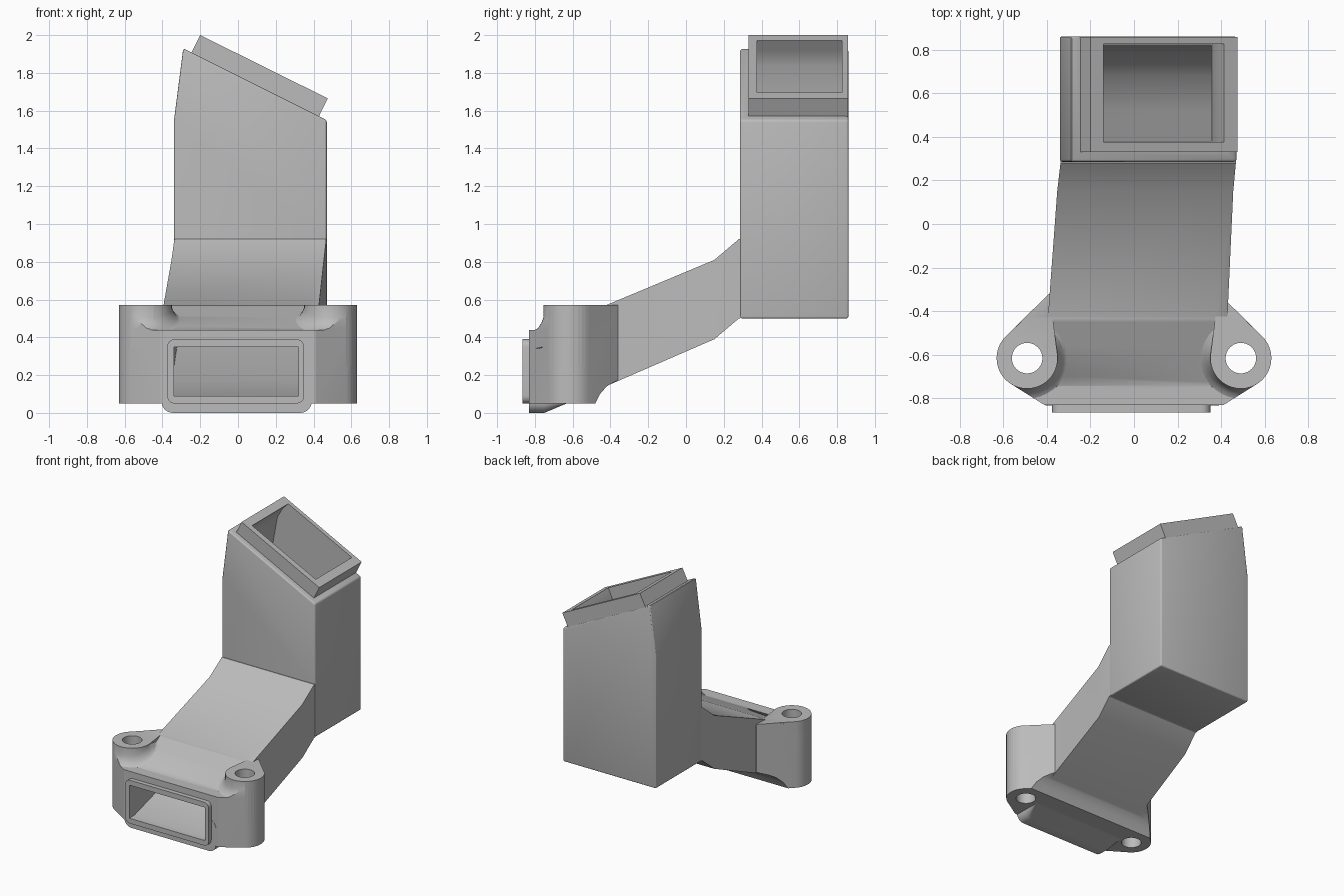
import bpy, bmesh, math
from mathutils import Vector

if "Cube" in bpy.data.objects:
    bpy.data.objects.remove(bpy.data.objects["Cube"], do_unlink=True)

grey = bpy.data.materials.new("plain grey plastic")
grey.use_nodes = True
grey.diffuse_color = (0.5, 0.5, 0.5, 1)
grey.node_tree.nodes["Principled BSDF"].inputs["Base Color"].default_value = (0.5, 0.5, 0.5, 1)


def finish(bm, name):
    bmesh.ops.recalc_face_normals(bm, faces=bm.faces[:])
    mesh = bpy.data.meshes.new(name)
    bm.to_mesh(mesh)
    bm.free()
    mesh.materials.append(grey)
    ob = bpy.data.objects.new(name, mesh)
    bpy.context.collection.objects.link(ob)
    return ob


def loft(name, rings):
    """Closed solid through rings that all have the same point count."""
    bm = bmesh.new()
    loops = [[bm.verts.new(p) for p in ring] for ring in rings]
    n = len(loops[0])
    for a, b in zip(loops, loops[1:]):
        for i in range(n):
            j = (i + 1) % n
            bm.faces.new((a[i], a[j], b[j], b[i]))
    bm.faces.new(loops[0])
    bm.faces.new(loops[-1])
    return finish(bm, name)


def prism(name, points, axis, lo, hi):
    """Extrude a flat outline along one axis."""
    def place(p, d):
        q = list(p)
        q.insert(axis, d)
        return q
    return loft(name, [[place(p, d) for p in points] for d in (lo, hi)])


def hull(name, points):
    bm = bmesh.new()
    for p in points:
        bm.verts.new(p)
    out = bmesh.ops.convex_hull(bm, input=bm.verts[:])
    unused = {v for v in out["geom_interior"] if isinstance(v, bmesh.types.BMVert)}
    bmesh.ops.delete(bm, geom=list(unused), context='VERTS')
    bmesh.ops.dissolve_limit(bm, angle_limit=0.01, verts=bm.verts[:], edges=bm.edges[:])
    return finish(bm, name)


def apply(ob, mod):
    bpy.context.view_layer.objects.active = ob
    bpy.ops.object.modifier_apply(modifier=mod.name)


def combine(ob, other, operation, keep=False):
    mod = ob.modifiers.new("combine", 'BOOLEAN')
    mod.operation, mod.solver, mod.object = operation, 'EXACT', other
    apply(ob, mod)
    if not keep:
        bpy.data.objects.remove(other, do_unlink=True)


def bevel(ob, width):
    mod = ob.modifiers.new("round", 'BEVEL')
    mod.width, mod.segments = width, 3
    apply(ob, mod)


def circle(cx, cy, r, n=40):
    return [(cx + r * math.cos(math.tau * i / n), cy + r * math.sin(math.tau * i / n)) for i in range(n)]


def rounded(x0, x1, z0, z1, r, n=6):
    pts = []
    corners = ((x1 - r, z1 - r), (x0 + r, z1 - r), (x0 + r, z0 + r), (x1 - r, z0 + r))
    for k, (cx, cz) in enumerate(corners):
        for i in range(n + 1):
            a = math.pi / 2 * (k + i / n)
            pts.append((cx + r * math.cos(a), cz + r * math.sin(a)))
    return pts


def sections(rows):
    """Rectangular duct sections: lower y, z, upper y, z, left and right x."""
    return [[(a, yl, zl), (b, yl, zl), (b, yh, zh), (a, yh, zh)] for yl, zl, yh, zh, a, b in rows]


# Upright tower with slanted top
body = prism("air_duct", [(-.34, .5), (.47, .5), (.47, 1.55), (-.29, 1.93), (-.34, 1.54)], 1, .285, .86)
bevel(body, .012)

# Spigot on the slanted top
combine(body, prism("top_spigot", [(-.29, 1.82), (-.20, 2.0), (.475, 1.665), (.385, 1.48)], 1, .33, .858), 'UNION')

# Sloping duct from the flange to the tower
combine(body, loft("sloping_duct", sections([
    (-.72, .10, -.72, .447, -.38, .38),
    (-.50, .108, -.50, .538, -.40, .425),
    (.15, .39, .15, .81, -.352, .455),
    (.28, .50, .28, .92, -.337, .467),
    (.40, .52, .40, .92, -.337, .467)])), 'UNION')

# Mounting flange, with its underside swept up into the duct
LUG_X, LUG_Y = .49, -.615
outline = []
for s in (-1, 1):
    outline += circle(s * LUG_X, LUG_Y, .14) + [(s * .41, -.83), (s * .39, -.32)]
flange = hull("mounting_flange", [(x, y, z) for x, y in outline for z in (.05, .57)])
sweep = [(-.9, 0), (-.48, 0), (-.48, .05), (-.455, .10), (-.42, .14), (-.38, .165), (-.28, .21),
         (-.28, .58), (-.42, .575), (-.74, .44), (-.9, .44)]
combine(flange, prism("side_profile", sweep, 0, -1, 1), 'INTERSECT')

# Bolt lugs with gussets and flared feet
for s in (-1, 1):
    ring = circle(s * LUG_X, LUG_Y, .14)
    web = ring + [(s * .39, -.325), (s * .37, -.45)]
    lug = hull("bolt_lug", [(x, y, z) for x, y in web for z in (.25, .57)])
    combine(flange, lug, 'UNION')
    rings = []
    for r, h in ((.195, -.1), (.195, -.005), (.168, .01), (.151, .035), (.138, .07)):
        rings.append([(x, y, min(.565, .44 + h + max(0, .41 * (y + .74))))
                      for x, y in circle(s * LUG_X, LUG_Y, r)])
    foot = loft("lug_foot", rings)
    limit = hull("foot_limit", [(x, y, z) for x, y in outline for z in (.1, .56)])
    combine(foot, limit, 'INTERSECT')
    combine(flange, foot, 'UNION')
combine(body, flange, 'UNION')

# Rounded lip under the flange
lip = rounded(-.405, .39, 0, .25, .06)
combine(body, hull("flange_lip",
        [(x, y, z) for x, z in lip for y in (-.832, -.75)] +
        [(x, -.62, max(z, .055)) for x, z in lip]), 'UNION')

# Front outlet collar
combine(body, prism("outlet_collar", rounded(-.375, .35, .05, .39, .04), 1, -.865, -.80), 'UNION')

# Hollow passage: front outlet, slope and curved bend
bore = loft("passage", sections([
    (-.92, .09, -.92, .35, -.34, .32),
    (-.80, .09, -.80, .35, -.34, .32),
    (-.48, .17, -.50, .48, -.35, .37),
    (.15, .44, .12, .75, -.31, .41),
    (.32, .53, .27, .86, -.295, .40),
    (.52, .60, .33, .89, -.295, .38),
    (.68, .69, .36, .93, -.29, .365),
    (.78, .81, .375, .98, -.285, .355),
    (.82, .95, .38, 1.03, -.285, .355),
    (.82, 1.10, .38, 1.10, -.285, .355)]))
combine(body, bore, 'DIFFERENCE')

# Hollow shaft up to the slanted inlet
shaft = [(-.29, 1.05), (.36, 1.05), (.36, 1.58), (.41, 1.69), (.46, 1.79),
         (-.09, 2.06), (-.14, 1.97), (-.19, 1.92), (-.235, 1.84), (-.29, 1.54)]
combine(body, prism("shaft", shaft, 1, .376, .825), 'DIFFERENCE')

# Bolt holes
for s in (-1, 1):
    combine(body, prism("bolt_hole", circle(s * LUG_X, LUG_Y, .07), 2, -.1, .7), 'DIFFERENCE')

# Smooth the rounded areas and keep the edges crisp
bpy.ops.object.select_all(action='DESELECT')
body.select_set(True)
bpy.context.view_layer.objects.active = body
bpy.ops.object.shade_smooth_by_angle(angle=math.radians(28))
